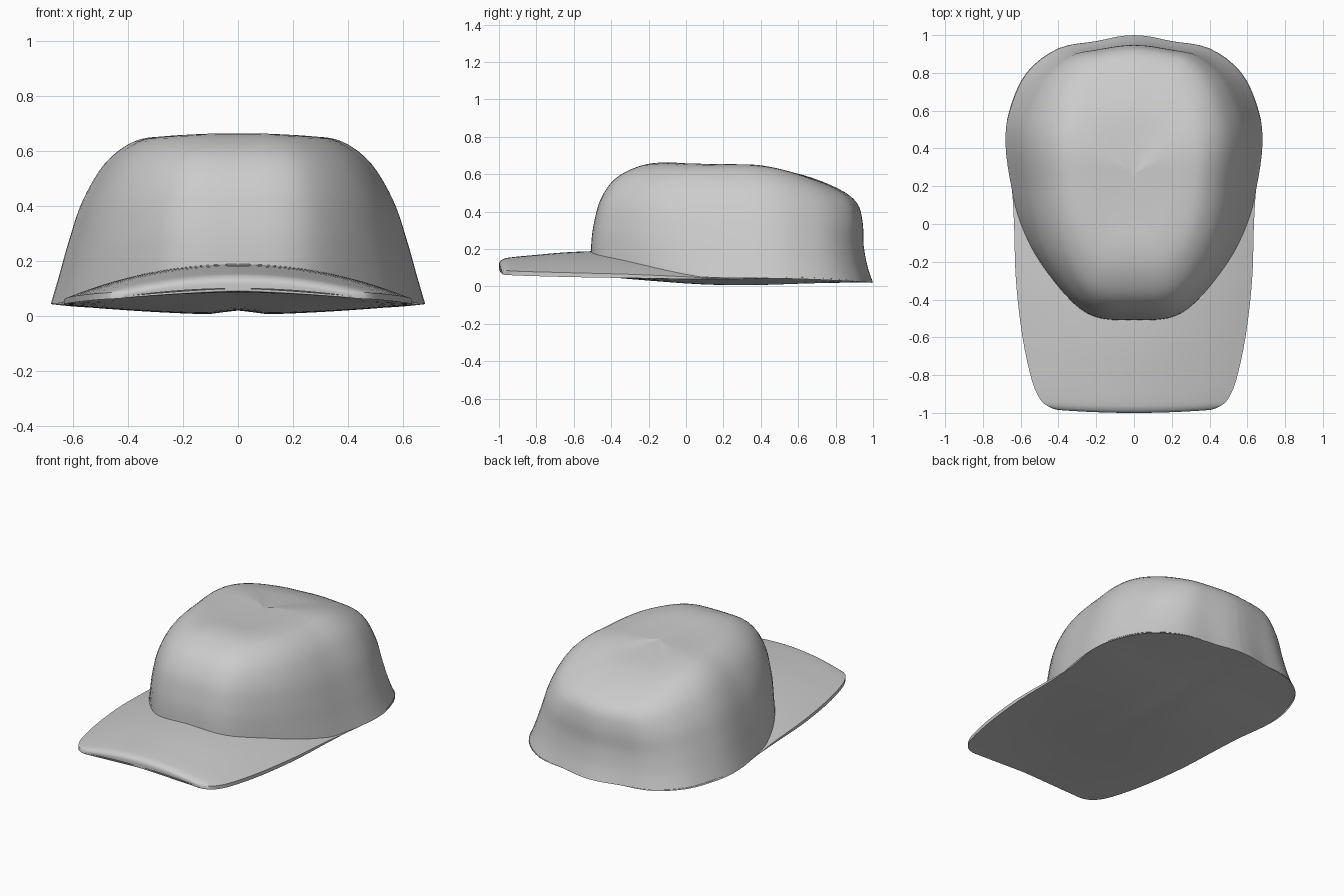
import bpy, bmesh, math

cube = bpy.data.objects.get("Cube")
if cube:
    bpy.data.objects.remove(cube)

grey = bpy.data.materials.new("plain grey")
grey.use_nodes = True
colour = (0.6, 0.6, 0.6, 1)
grey.diffuse_color = colour
grey.node_tree.nodes["Principled BSDF"].inputs["Base Color"].default_value = colour


def smooth_path(points, steps):
    """Catmull-Rom curve through tuples of any length."""
    out = []
    for i in range(len(points) - 1):
        quad = [points[max(i - 1, 0)], points[i], points[i + 1],
                points[min(i + 2, len(points) - 1)]]
        for k in range(steps):
            t = k / steps
            out.append(tuple(
                b + 0.5 * t * (c - a + t * (2*a - 5*b + 4*c - d + t * (3*(b - c) + d - a)))
                for a, b, c, d in zip(*quad)))
    return out + [points[-1]]


def half_sheet(name, rows, angle):
    """Skin rows of points on the +x side, then mirror to the other side."""
    bm = bmesh.new()
    grid = [[bm.verts.new(p) for p in row] for row in rows]
    for r0, r1 in zip(grid, grid[1:]):
        for a, b, c, d in zip(r0, r0[1:], r1[1:], r1):
            bm.faces.new((a, b, c, d))
    bmesh.ops.remove_doubles(bm, verts=bm.verts, dist=0.0005)
    mirrored = bmesh.ops.duplicate(bm, geom=bm.verts[:] + bm.edges[:] + bm.faces[:])["geom"]
    for v in mirrored:
        if isinstance(v, bmesh.types.BMVert):
            v.co.x = -v.co.x
    bmesh.ops.remove_doubles(bm, verts=bm.verts, dist=0.0005)
    bmesh.ops.recalc_face_normals(bm, faces=bm.faces)
    mesh = bpy.data.meshes.new(name)
    bm.to_mesh(mesh)
    bm.free()
    mesh.materials.append(grey)
    obj = bpy.data.objects.new(name, mesh)
    bpy.context.collection.objects.link(obj)
    bpy.ops.object.select_all(action="DESELECT")
    obj.select_set(True)
    bpy.context.view_layer.objects.active = obj
    bpy.ops.object.shade_smooth_by_angle(angle=math.radians(angle))


# Crown: half outline from front to back, lofted through shrinking levels
outline = smooth_path([(0, -.51), (.18, -.5), (.32, -.42), (.5, -.2), (.6, 0), (.65, .2),
                       (.68, .42), (.66, .6), (.57, .8), (.4, .93), (.2, .968),
                       (.08, .993), (0, 1)], 4)
# front y, half width, back y, front z, side z, back z
levels = smooth_path([
    (-.51, .68, 1.0, .13, .045, .02), (-.505, .65, .97, .25, .15, .11),
    (-.49, .617, .95, .35, .27, .22), (-.455, .567, .945, .47, .42, .34),
    (-.38, .487, .915, .575, .555, .445), (-.26, .385, .82, .64, .633, .52),
    (-.13, .28, .63, .663, .652, .595), (.05, .14, .45, .656, .652, .626),
    (.25, 0, .25, .65, .65, .65)], 4)
mid = .3
crown_rows = []
for i, (fy, hw, by, zf, zs, zb) in enumerate(levels):
    rise = min(1, 1.6 * i / (len(levels) - 1))
    centre = min(mid, by)
    row = []
    for ox, oy in outline:
        v = (oy - mid) / (.81 if oy < mid else .7)
        diagonal = 4 * rise * v * v * max(0, 1 - v * v)
        if v < 0:  # full shoulders at the front
            end, z_end, swell = fy, zf, 1 + .09 * diagonal
        else:  # tapered shoulders at the back, where the small point fades out
            end, z_end, swell = by, zb, 1 - .05 * diagonal
            v += (min(1, v / .957) - v) * rise
        row.append((ox * hw / .68 * swell, centre + (end - centre) * abs(v) * swell,
                    zs + (z_end - zs) * v * v))
    crown_rows.append(row)
half_sheet("crown", crown_rows, 60)

# Brim with the underside that closes the cap
# y, half width, edge z, edge thickness, underside middle z, top middle z
stations = smooth_path([
    (-.985, .38, .075, 0, .1, .1), (-.983, .41, .066, .016, .09, .128),
    (-.965, .455, .062, .023, .088, .146), (-.93, .495, .06, .023, .086, .155),
    (-.83, .54, .056, .023, .082, .166), (-.6, .59, .05, .023, .07, .185),
    (-.3, .625, .045, .02, .043, .19), (0, .635, .04, .012, .025, .17),
    (.2, .648, .04, 0, .02, .09), (.42, .678, .045, 0, .02, .05),
    (.6, .658, .05, 0, .022, .05), (.8, .57, .04, 0, .023, .04),
    (.93, .4, .03, 0, .022, .03), (.968, .2, .024, 0, .021, .024),
    (.993, .08, .021, 0, .02, .021), (1, 0, .02, 0, .02, .02)], 4)
across = [i / 14 for i in range(15)]
brim_rows = []
for y, hw, edge, thick, low, high in stations:
    top, bottom = [], []
    for s in across:
        arch = 1 - s * s
        x = s * hw
        yy = y - .015 * arch * max(0, min(1, (-.8 - y) / .18))
        groove = 1 - math.exp(-(x / .07) ** 2)
        sag = .016 * arch * groove * math.exp(-((y - .3) / .5) ** 2)
        top.append((x, yy, edge + thick + (high - edge - thick) * arch))
        bottom.append((x, yy, edge + (low - edge) * (1 - s ** 1.4) - sag))
    brim_rows.append(top + bottom[::-1])
half_sheet("brim_and_underside", brim_rows, 60)
